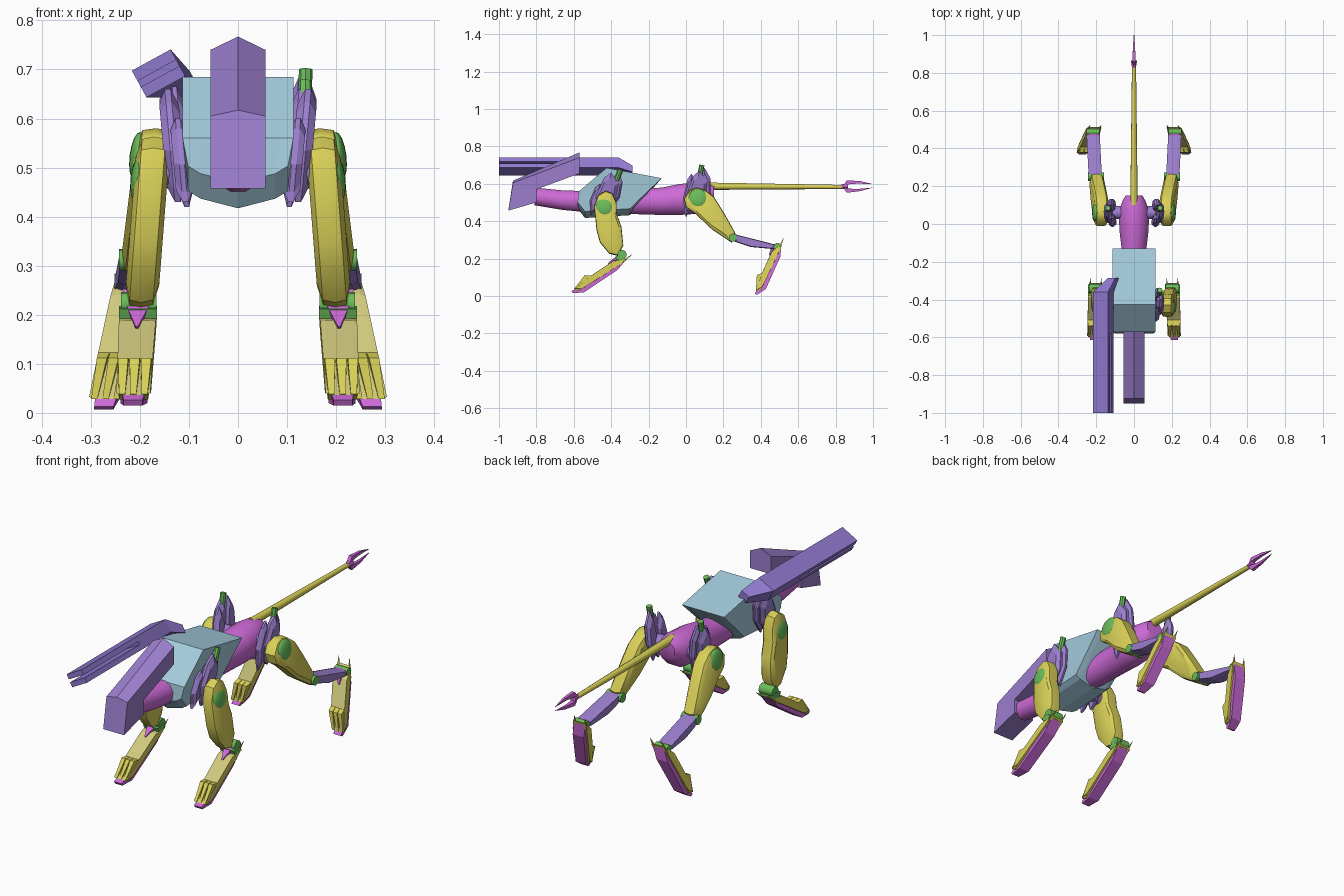
import bpy, bmesh, math
from mathutils import Vector

if "Cube" in bpy.data.objects:
    bpy.data.objects.remove(bpy.data.objects["Cube"])


def material(name, rgb):
    m = bpy.data.materials.new(name)
    lin = [(c / 255 / 12.92) if c < 10 else ((c / 255 + 0.055) / 1.055) ** 2.4 for c in rgb]
    m.diffuse_color = (*lin, 1)
    m.use_nodes = True
    m.node_tree.nodes["Principled BSDF"].inputs["Base Color"].default_value = m.diffuse_color
    return m


YELLOW = material("yellow", (218, 209, 88))
PALE = material("pale_yellow", (208, 202, 125))
PURPLE = material("purple", (156, 127, 206))
INDIGO = material("bluish_purple", (143, 120, 206))
BLUE = material("pale_blue", (165, 204, 222))
MAGENTA = material("magenta", (206, 107, 216))
GREEN = material("green", (106, 188, 90))


def loft(name, rings, mat, smooth=None):
    """Skin a list of equal-length point rings and cap both ends."""
    bm = bmesh.new()
    vs = [[bm.verts.new(p) for p in r] for r in rings]
    n = len(rings[0])
    for a, b in zip(vs, vs[1:]):
        for i in range(n):
            j = (i + 1) % n
            bm.faces.new((a[i], a[j], b[j], b[i]))
    bm.faces.new(vs[0])
    bm.faces.new(vs[-1])
    bmesh.ops.recalc_face_normals(bm, faces=bm.faces)
    me = bpy.data.meshes.new(name)
    bm.to_mesh(me)
    bm.free()
    me.materials.append(mat)
    ob = bpy.data.objects.new(name, me)
    bpy.context.collection.objects.link(ob)
    if smooth:
        bpy.ops.object.select_all(action='DESELECT')
        ob.select_set(True)
        bpy.context.view_layer.objects.active = ob
        bpy.ops.object.shade_smooth_by_angle(angle=math.radians(smooth))
    return ob


def slab(name, pts, layers, mat, warp=lambda x, y, z: (x, y, z), smooth=None):
    """Side profile (y, z) stacked across x; layers are (x, profile scale)."""
    cy = sum(p[0] for p in pts) / len(pts)
    cz = sum(p[1] for p in pts) / len(pts)
    rings = [[warp(x, cy + (y - cy) * s, cz + (z - cz) * s) for y, z in pts] for x, s in layers]
    return loft(name, rings, mat, smooth)


def rod(name, a, b, r0, r1, mat, sides=10, smooth=40):
    a, b = Vector(a), Vector(b)
    d = (b - a).normalized()
    u = d.orthogonal().normalized()
    v = d.cross(u)
    ang = [2 * math.pi * i / sides for i in range(sides)]
    ring = lambda c, r: [c + r * (u * math.cos(t) + v * math.sin(t)) for t in ang]
    return loft(name, [ring(a, r0), ring(b, r1)], mat, smooth)


# Spine tube: neck, waist and hips (y, half width, bottom, top)
spine = [(-.81, .045, .485, .58), (-.66, .05, .46, .565), (-.5, .06, .445, .56), (-.2, .065, .435, .575),
         (-.13, .066, .433, .58), (-.03, .078, .433, .6), (.07, .08, .44, .605), (.12, .062, .47, .6), (.15, .045, .51, .59)]
rings = []
for y, w, lo, hi in spine:
    rings.append([(w * math.cos(math.pi * (i + .5) / 6) * 1.03, y,
                   (lo + hi) / 2 + (hi - lo) / 2 * math.sin(math.pi * (i + .5) / 6) * 1.03) for i in range(12)])
loft("spine", rings, MAGENTA, 40)

# Chest shell with a shallow keel along the bottom
def chest_warp(x, y, z):
    k = (abs(x) / .113) ** 2
    return (x * (.9 if z < .5 else 1), y, z + (.035 * k if z < .5 else 0))


slab("chest", [(-.58, .468), (-.572, .56), (-.425, .685), (-.13, .63), (-.3, .432), (-.54, .417)],
     [(-.113, 1), (-.085, 1), (0, 1), (.085, 1), (.113, 1)], BLUE, chest_warp)

# Head wedge with a ridge along the top
slab("head", [(-.95, .457), (-.925, .605), (-.57, .74), (-.57, .655), (-.8, .57), (-.8, .5)],
     [(-.056, 1), (0, 1), (.056, 1)], PURPLE,
     lambda x, y, z: (x, y, z + (.027 if x == 0 and z > .7 else .012 if x == 0 and y < -.9 and z > .55 else 0)))

# Tail and its forked tip
rod("tail", (0, .1, .587), (0, .84, .583), .02, .011, YELLOW)
rod("tail_tip_collar", (0, .83, .585), (0, .865, .586), .011, .017, MAGENTA, 6, None)
for s in (1, -1):
    slab("tail_prong", [(.83, .585), (.855, .585 + s * .035), (.935, .588 + s * .028), (1, .589 + s * .008),
                        (.925, .587 + s * .014), (.875, .586 + s * .012)], [(-.009, .9), (.009, .9)], MAGENTA,
         lambda x, y, z: (x * min(1, (1.01 - y) * 8), y + (.011 if y > .97 else 0), z))

# Twin-rail cannon tilted on the right shoulder
A = Vector((math.cos(.5), 0, math.sin(.5)))
B = Vector((-math.sin(.5), 0, math.cos(.5)))


def section(y, c, w, lo, hi):
    o = Vector((c[0], y, c[1]))
    return [o + A * a + B * b for a, b in ((-w, lo), (w, lo), (w, hi), (-w, hi))]


C = (-.162, .692)
for nm, lo, hi in (("cannon_lower_rail", -.031, -.007), ("cannon_upper_rail", .007, .031)):
    loft(nm, [section(-1, C, .045, lo, hi), section(-.56, C, .045, lo, hi)], INDIGO)
loft("cannon_body", [section(-.58, C, .045, -.031, .031), section(-.36, C, .045, -.031, .031),
                     section(-.285, (-.11, .672), .022, -.022, .016)], INDIGO)


def foot(name, sx, x0, splay, heel, toe):
    """Foot built along the heel-to-toe line; points are (along, normal)."""
    d = Vector((toe[0] - heel[0], toe[1] - heel[1]))
    k = d.length / .335
    d.normalize()

    def put(w, t, n):
        return (sx * (x0 + splay * t + w * (1 - max(t, 0) * .3)), heel[0] + d.x * t * k + d.y * n, heel[1] + d.y * t * k - d.x * n)

    def sole_put(w, t, n):
        return put(w * (.72 if t > .29 else 1), t, n)

    slab(name + "_sole", [(-.02, -.012), (.05, .0), (.25, -.006), (.335, .002), (.335, -.012), (.277, -.04), (.05, -.034)],
         [(-.03, 1), (.03, 1)], MAGENTA, sole_put)
    shell = slab(name + "_shell", [(-.035, -.01), (.04, .02), (.2, .016), (.315, .002), (.28, -.018), (.2, -.018), (.03, -.016)],
                 [(-.038, .96), (-.028, 1), (.028, 1), (.038, .96)], YELLOW, put)
    # Top of the shell is paler than its sides
    shell.data.materials.append(PALE)
    up = Vector((0, d.y, -d.x))
    for p in shell.data.polygons:
        p.material_index = 1 if p.normal.dot(up) > .6 else 0
    slab(name + "_shin_crest", [(-.02, .008), (.0, .034), (.075, .025), (.07, .012)], [(-.024, 1), (.024, 1)], MAGENTA,
         lambda w, t, n: put(w * max(.05, 1 - max(t, 0) * 12), t, n))
    # Toe claws and heel spikes
    for off in (-.024, 0, .024):
        slab(name + "_claw", [(.19, .012), (.222, .036), (.315, .004), (.3, -.018), (.2, -.018)],
             [(off - .01, 1), (off + .01, 1)], YELLOW,
             lambda w, t, n, off=off: put(off * 1.05 + (w - off) * (1.25 - (t - .19) * 4.5), t, n))
    for off in (-.029, .029):
        rod(name + "_heel_spike", put(off, .03, -.012), put(off, -.07, -.005), .011, .001, YELLOW, 4, None)


def leaf(name, sx, cy, x, top, bottom, half, lean, thick=.02):
    """Tapered leaf-shaped guard plate leaning outward at the top."""
    mid = (top + bottom) / 2
    h = top - bottom
    pts = [(cy + lean * .5, top), (cy + half + lean * .3, top - h * .25), (cy + half, bottom + h * .35),
           (cy - lean * .5, bottom), (cy - half * .8, bottom + h * .12), (cy - half, bottom + h * .45), (cy - half * .5 + lean * .3, top - h * .12)]
    slab(name, pts, [(-thick, .72), (-thick * .3, 1), (thick * .3, 1), (thick, .72)], PURPLE,
         lambda w, y, z: (sx * (x + w + (z - mid) * .09), y, z))


def dome(name, sx, c, r):
    bm = bmesh.new()
    bmesh.ops.create_uvsphere(bm, u_segments=16, v_segments=8, radius=1)
    me = bpy.data.meshes.new(name)
    bm.to_mesh(me)
    bm.free()
    me.materials.append(GREEN)
    ob = bpy.data.objects.new(name, me)
    ob.location = (sx * c[0], c[1], c[2])
    ob.scale = (.016, r, r)
    ob.rotation_euler = (0, -sx * .12, 0)
    bpy.context.collection.objects.link(ob)
    for p in me.polygons:
        p.use_smooth = True


FRONT_LIMB = [(-.43, .563), (-.395, .55), (-.372, .5), (-.37, .44), (-.345, .37), (-.335, .27), (-.365, .215),
              (-.41, .225), (-.46, .285), (-.478, .35), (-.492, .48), (-.47, .54)]
REAR_LIMB = [(.02, .567), (.055, .58), (.1, .568), (.15, .53), (.2, .45), (.265, .335), (.245, .285),
             (.14, .355), (.05, .44), (.0, .475), (-.012, .52)]
LIMB_LAYERS = [(-.034, .76), (-.024, .97), (0, 1), (.024, .97), (.034, .76)]

for sx, side in ((1, "left"), (-1, "right")):
    # Front leg
    f = side + "_front_"
    slab(f + "upper_leg", FRONT_LIMB, LIMB_LAYERS, YELLOW,
         lambda w, y, z: (sx * (.172 + w + (.55 - z) * .078), y, z), 35)
    dome(f + "shoulder_cap", sx, (.203, -.435, .478), .048)
    rod(f + "knee", (sx * .166, -.342, .222), (sx * .238, -.342, .222), .025, .025, GREEN)
    slab(f + "knee_guard", [(-.378, .212), (-.335, .218), (-.32, .194), (-.37, .192)], [(.165, 1), (.243, 1)], GREEN,
         lambda x, y, z: (sx * x, y, z))
    foot(f + "foot", sx, .204, .03, (-.345, .192), (-.612, .025))
    leaf(f + "outer_guard", sx, -.43, .133, .66, .43, .052, .06, .02)
    leaf(f + "front_guard", sx, -.485, .115, .6, .43, .03, .05, .017)
    leaf(f + "rear_guard", sx, -.385, .12, .665, .45, .03, .05, .015)
    if sx > 0:
        rod(f + "pin", (sx * .135, -.395, .56), (sx * .137, -.35, .675), .013, .014, GREEN, 8)
    rod(f + "axle", (sx * .06, -.435, .5), (sx * .17, -.435, .49), .035, .035, PURPLE)

    # Rear leg
    r = side + "_rear_"
    slab(r + "thigh", REAR_LIMB, LIMB_LAYERS, YELLOW,
         lambda w, y, z: (sx * (.17 + w * 1.1 + (.56 - z) * .125), y, z), 35)
    dome(r + "hip_cap", sx, (.205, .063, .523), .05)
    rod(r + "knee", (sx * .16, .25, .312), (sx * .243, .25, .312), .022, .022, GREEN)
    slab(r + "shin", [(.25, .333), (.36, .305), (.49, .272), (.48, .25), (.345, .262), (.255, .292)],
         [(-.035, .85), (-.022, 1), (.022, 1), (.035, .85)], PURPLE,
         lambda w, y, z: (sx * (.205 + w + (y - .25) * .05), y, z))
    rod(r + "ankle", (sx * .183, .488, .266), (sx * .252, .488, .266), .018, .018, GREEN)
    foot(r + "foot", sx, .215, .175, (.492, .262), (.37, .012))
    leaf(r + "outer_guard", sx, .055, .133, .67, .44, .05, .03, .02)
    leaf(r + "front_guard", sx, .015, .115, .655, .42, .03, .03, .016)
    leaf(r + "rear_guard", sx, .1, .118, .685, .45, .032, .0, .016)
    rod(r + "pin", (sx * .135, .06, .58), (sx * .138, .085, .7), .013, .014, GREEN, 8)
    rod(r + "axle", (sx * .05, .06, .53), (sx * .17, .06, .525), .035, .035, PURPLE)
